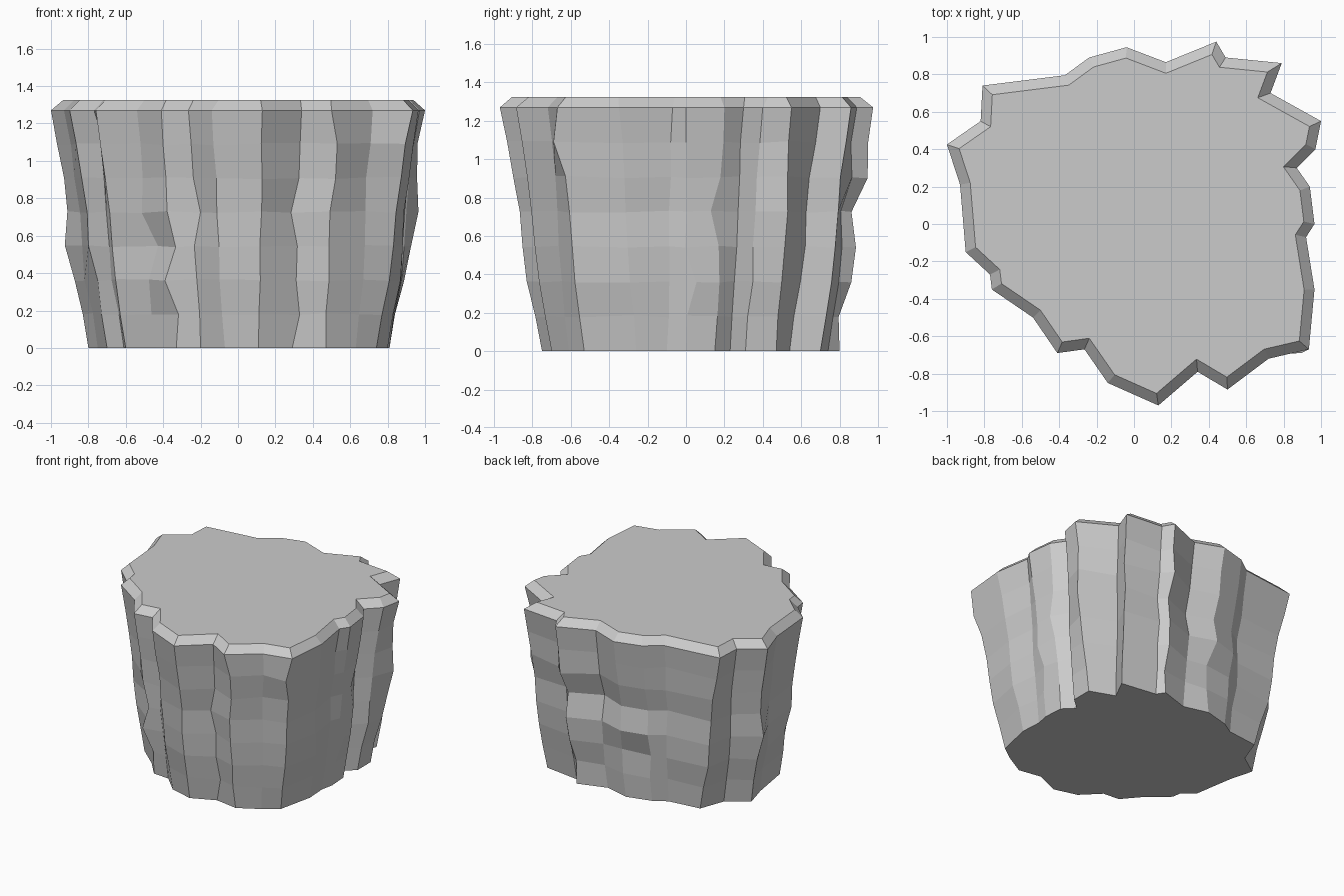
import bpy
import bmesh
import random
from mathutils import Vector

random.seed(4)

old_cube = bpy.data.objects.get("Cube")
if old_cube:
    bpy.data.objects.remove(old_cube, do_unlink=True)

# Jagged columns around the rock: rim x, y and foot x, y
COLUMNS = [
    (1, .55, .81, .47), (.73, .7, .62, .54), (.79, .86, .7, .7),
    (.49, .89, .42, .74), (.44, .975, .38, .8), (.17, .865, .16, .73),
    (-.04, .945, -.03, .78), (-.24, .89, -.22, .73), (-.37, .795, -.32, .67),
    (-.81, .74, -.57, .64), (-.82, .55, -.64, .45), (-1, .425, -.8, .34),
    (-.93, .21, -.75, .16), (-.9, -.15, -.7, -.15), (-.77, -.27, -.61, -.22),
    (-.76, -.35, -.6, -.29), (-.54, -.5, -.44, -.43), (-.41, -.69, -.33, -.56),
    (-.265, -.67, -.2, -.57), (-.14, -.85, -.07, -.7), (.13, -.97, .11, -.75),
    (.34, -.79, .29, -.67), (.5, -.885, .47, -.7), (.72, -.72, .63, -.61),
    (.935, -.67, .74, -.53), (.965, -.35, .8, -.26), (.92, -.07, .79, -.1),
    (.965, 0, .81, 0), (.94, .2, .8, .15), (.87, .3, .72, .23),
    (.97, .4, .81, .31),
]
RIM_HEIGHT = 1.27
TOP_HEIGHT = 1.325
BEVEL_WIDTH = .055
# Share of the foot position at each level, foot first
TAPER = [1, .83, .62, .52, .45, .33, .18, 0]
# Ledges, dents and kinks: (column, level) to an x, y shift
KINKS = {
    (0, 3): (.02, .01), (0, 4): (.045, .02), (0, 5): (.02, .01),
    (3, 4): (0, -.02), (3, 5): (.02, .02), (4, 1): (0, -.03),
    (4, 4): (0, -.035), (4, 5): (0, .03), (5, 4): (0, -.05),
    (6, 1): (.02, -.02), (6, 2): (.03, -.05), (6, 4): (0, -.03),
    (7, 2): (0, -.03), (7, 4): (0, -.03), (8, 4): (0, -.02),
    (11, 3): (-.03, -.01), (13, 2): (.03, 0), (14, 6): (.03, 0),
    (16, 3): (.06, 0), (16, 4): (-.025, 0), (17, 1): (.025, 0),
    (17, 2): (-.03, 0), (17, 3): (.03, 0), (18, 4): (.03, 0),
    (21, 1): (.03, 0), (21, 4): (-.03, 0), (22, 5): (.03, 0),
    (22, 6): (.04, 0), (24, 6): (0, -.05), (27, 2): (0, .05),
    (28, 4): (0, -.05),
}


def make_material(name, value):
    material = bpy.data.materials.new(name)
    material.use_nodes = True
    colour = (value, value, value, 1)
    material.diffuse_color = colour
    shader = material.node_tree.nodes["Principled BSDF"]
    shader.inputs["Base Color"].default_value = colour
    return material


def make_ring(bm, level):
    """One horizontal ring of the rock wall."""
    last = len(TAPER) - 1
    height = RIM_HEIGHT * level / last
    ring = []
    for column, (rim_x, rim_y, foot_x, foot_y) in enumerate(COLUMNS):
        rim = Vector((rim_x, rim_y, height))
        foot = Vector((foot_x, foot_y, height))
        point = rim.lerp(foot, TAPER[level])
        shift_x, shift_y = KINKS.get((column, level), (0, 0))
        point += Vector((shift_x, shift_y, 0))
        if 0 < level < last:
            # Chipped surface: slight wander of every corner
            wander = [random.uniform(-.006, .006) for axis in range(3)]
            point += Vector(wander)
        ring.append(bm.verts.new(point))
    return ring


# Rock wall
bm = bmesh.new()
rings = [make_ring(bm, level) for level in range(len(TAPER))]
count = len(COLUMNS)
for lower, upper in zip(rings, rings[1:]):
    for i in range(count):
        j = (i + 1) % count
        bm.faces.new((lower[i], lower[j], upper[j], upper[i]))

# Flat underside
bm.faces.new(list(reversed(rings[0])))

# Flat top with a bevelled rim
top = bm.faces.new(rings[-1])
bm.normal_update()
bmesh.ops.inset_region(bm, faces=[top], thickness=BEVEL_WIDTH,
                       use_even_offset=True, use_boundary=True)
for vert in top.verts:
    vert.co.z = TOP_HEIGHT

bmesh.ops.recalc_face_normals(bm, faces=bm.faces)
mesh = bpy.data.meshes.new("rock_stump")
bm.to_mesh(mesh)
bm.free()

rock = bpy.data.objects.new("rock_stump", mesh)
bpy.context.collection.objects.link(rock)
mesh.materials.append(make_material("stone grey", .6))
